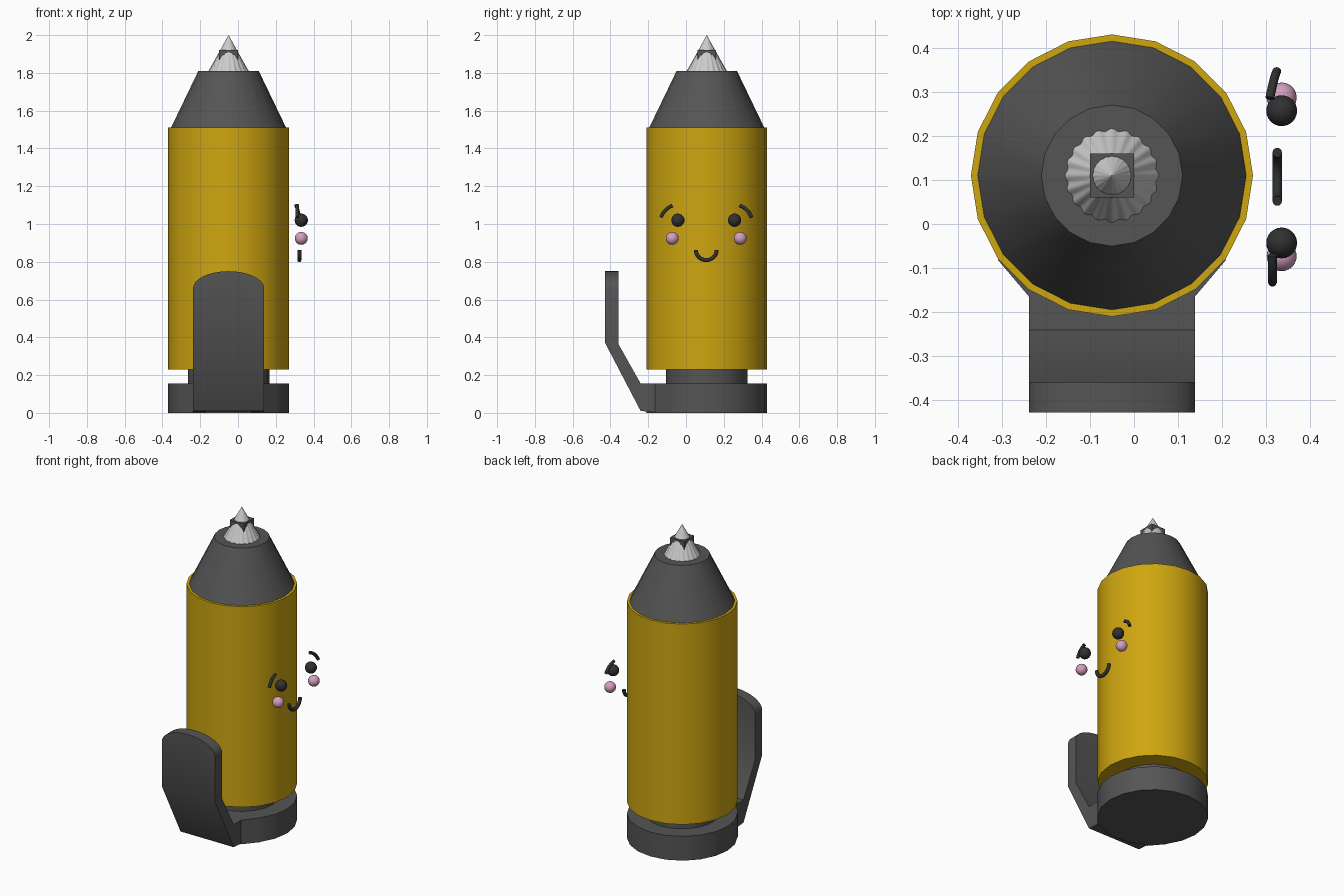
import bpy, bmesh
from math import sin, cos, pi, sqrt, radians

if "Cube" in bpy.data.objects:
    bpy.data.objects.remove(bpy.data.objects["Cube"])

CX, CY = -0.05, 0.11  # axis of the barrel


def material(name, rgb):
    m = bpy.data.materials.new(name)
    m.diffuse_color = (*rgb, 1)
    m.use_nodes = True
    m.node_tree.nodes["Principled BSDF"].inputs["Base Color"].default_value = m.diffuse_color
    return m


YELLOW = material("yellow", (0.62, 0.38, 0.005))
DARK = material("dark_grey", (0.09, 0.09, 0.09))
BLACK = material("charcoal", (0.03, 0.03, 0.03))
PINK = material("pink", (0.65, 0.35, 0.52))
LIGHT = material("light_grey", (0.6, 0.6, 0.6))


def finish(ob, mat, angle=30):
    ob.data.materials.append(mat)
    bpy.ops.object.select_all(action='DESELECT')
    ob.select_set(True)
    bpy.context.view_layer.objects.active = ob
    bpy.ops.object.shade_smooth_by_angle(angle=radians(angle))
    return ob


def from_bmesh(name, bm, mat):
    bmesh.ops.recalc_face_normals(bm, faces=bm.faces[:])
    me = bpy.data.meshes.new(name)
    bm.to_mesh(me)
    bm.free()
    ob = bpy.data.objects.new(name, me)
    bpy.context.collection.objects.link(ob)
    return finish(ob, mat)


def loft(name, rings, mat):
    """Join closed rings of points, capping both ends."""
    bm = bmesh.new()
    rows = [[bm.verts.new(p) for p in ring] for ring in rings]
    n = len(rows[0])
    for a, b in zip(rows, rows[1:]):
        for i in range(n):
            j = (i + 1) % n
            bm.faces.new((a[i], a[j], b[j], b[i]))
    bm.faces.new(rows[0])
    bm.faces.new(rows[-1])
    return from_bmesh(name, bm, mat)


def ring(r, z, n=20, wave=0.0):
    pts = []
    for i in range(n):
        a = 2 * pi * i / n
        q = r * (1 + wave * cos(20 * a))
        pts.append((CX + q * cos(a), CY + q * sin(a), z))
    return pts


# Barrel, cone, neck and foot
loft("barrel", [ring(0.32, 0.23), ring(0.32, 1.51)], YELLOW)
loft("cone", [ring(0.307, 1.505), ring(0.16, 1.81)], DARK)
loft("neck", [ring(0.216, 0.15), ring(0.216, 0.235)], DARK)
loft("foot", [ring(0.32, 0.0), ring(0.32, 0.155)], DARK)

# Scalloped tip with a small block through it
loft("tip", [ring(0.103 * (1 - t) + 0.0005, 1.81 + 0.19 * t, 120, 0.03 * (1 - t))
             for t in (0, 0.2, 0.4, 0.6, 0.8, 1)], LIGHT)
bpy.ops.mesh.primitive_cube_add(size=0.1, location=(CX, CY, 1.871))
block = bpy.context.object
block.name = "tip_block"
finish(block, DARK)

# Clip: bent strip with a rounded top end
sections = []
for i in range(17):
    t = -cos(pi * i / 16)
    x, top = CX + 0.188 * t, 0.66 + 0.09 * sqrt(max(0, 1 - t * t))
    sections.append([(x, y, z) for y, z in (
        (-0.10, 0), (-0.24, 0.01), (-0.428, 0.37), (-0.428, top),
        (-0.358, top), (-0.358, 0.365), (-0.24, 0.155), (-0.10, 0.155))])
loft("clip", sections, DARK)

# Flared joint between clip and foot
joint = [(-0.188, -0.165), (0.188, -0.165), (0.26, -0.08), (-0.26, -0.08)]
loft("clip_joint", [[(CX + x, y, z) for x, y in joint] for z in (0.0, 0.155)], DARK)


# Face, floating off the right side
def ball(name, y, z, r, mat):
    bpy.ops.mesh.primitive_uv_sphere_add(segments=24, ring_count=16, radius=r,
                                         location=(0.335, y, z))
    ob = bpy.context.object
    ob.name = name
    finish(ob, mat, 60)


def tube(name, pts, r):
    cu = bpy.data.curves.new(name, 'CURVE')
    cu.dimensions = '3D'
    cu.bevel_depth, cu.bevel_resolution, cu.use_fill_caps = r, 3, True
    sp = cu.splines.new('POLY')
    sp.points.add(len(pts) - 1)
    for p, co in zip(sp.points, pts):
        p.co = (*co, 1)
    ob = bpy.data.objects.new(name, cu)
    bpy.context.collection.objects.link(ob)
    bpy.ops.object.select_all(action='DESELECT')
    ob.select_set(True)
    bpy.context.view_layer.objects.active = ob
    bpy.ops.object.convert(target='MESH')
    finish(bpy.context.object, BLACK, 50)


for side, tag, x0, x1 in ((-1, "near", 0.314, 0.314), (1, "far", 0.308, 0.324)):
    mid = 0.107
    ball(tag + "_eye", mid + side * 0.150, 1.02, 0.035, BLACK)
    ball(tag + "_cheek", mid + side * 0.180, 0.924, 0.034, PINK)
    brow = []
    for i in range(9):
        t = i / 8
        a = pi / 2 - t * 1.05
        brow.append((x0 + (x1 - x0) * t,
                     mid + side * (0.172 + 0.075 * cos(a - 0.08)),
                     1.033 + 0.068 * (sin(a - 0.08) - 0.05) if t < 0.01
                     else 1.096 - 0.061 * t ** 1.5))
    tube(tag + "_brow", brow, 0.010)

tube("smile", [(0.325, 0.107 + 0.055 * cos(a), 0.862 + 0.053 * sin(a))
               for a in (-pi * i / 16 for i in range(17))], 0.011)
